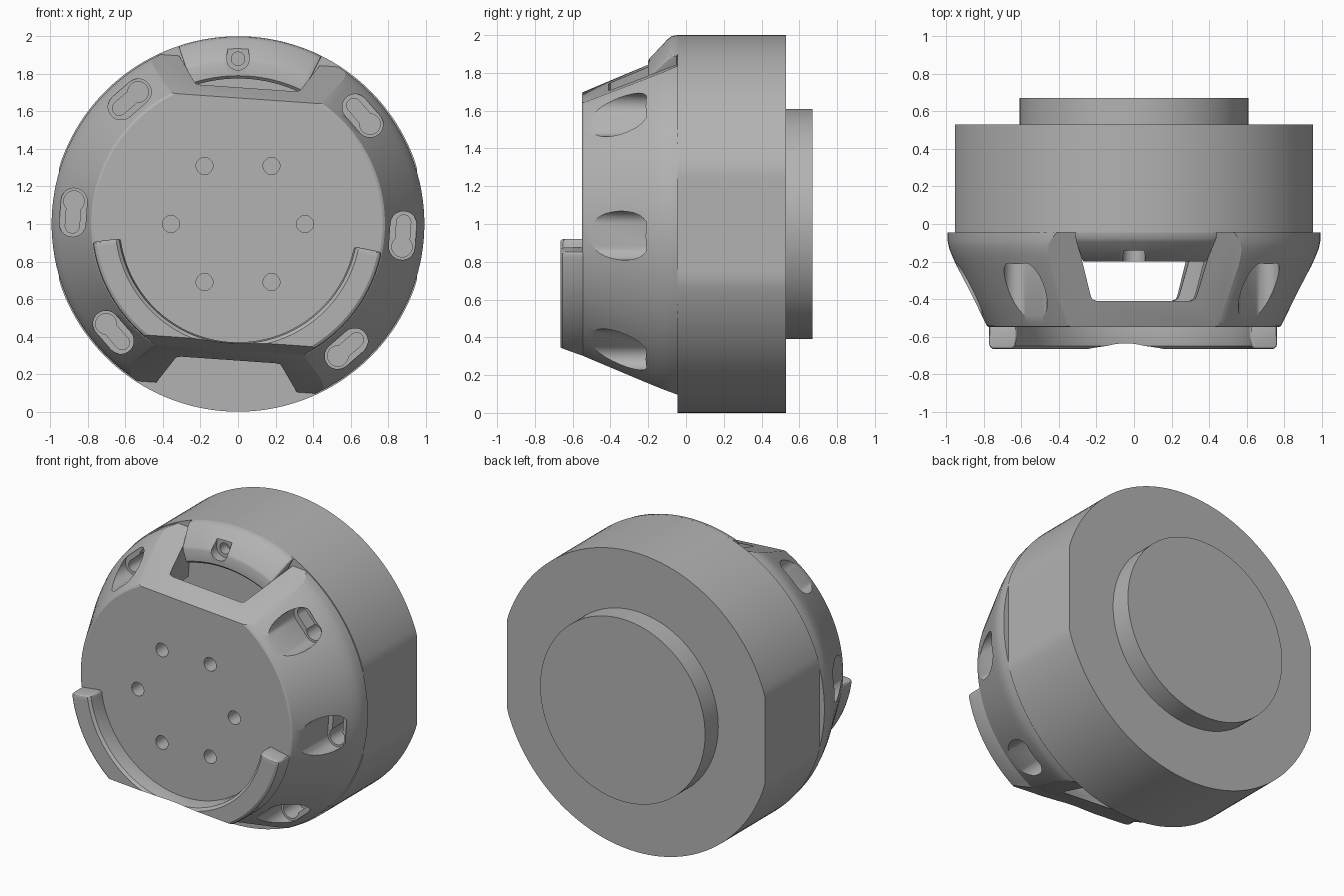
import bpy, bmesh
from math import sin, cos, pi, radians
from mathutils import Matrix, Vector

cube = bpy.data.objects.get("Cube")
if cube:
    bpy.data.objects.remove(cube, do_unlink=True)

grey = bpy.data.materials.new("plain grey")
grey.use_nodes = True
grey.diffuse_color = (0.45, 0.45, 0.45, 1)
grey.node_tree.nodes["Principled BSDF"].inputs["Base Color"].default_value = (0.45, 0.45, 0.45, 1)

TILT = radians(4)      # the front cover sits slightly turned about the axis
REAR, FACE, PAD = -0.045, -0.55, -0.665


def loft(name, rings, tilt=0.0, slopes=(), bevel=0.0):
    """Solid through closed rings of points, capped at both ends."""
    bm = bmesh.new()
    loops = [[bm.verts.new(p) for p in ring] for ring in rings]
    for a, b in zip(loops, loops[1:]):
        n = len(a)
        for i in range(n):
            bm.faces.new((a[i], a[(i + 1) % n], b[(i + 1) % n], b[i]))
    caps = [bm.faces.new(loops[0]), bm.faces.new(loops[-1])]
    bmesh.ops.recalc_face_normals(bm, faces=bm.faces)
    if bevel:
        edges = list({e for f in caps for e in f.edges})
        bmesh.ops.bevel(bm, geom=edges, offset=bevel, segments=3, profile=0.5,
                        affect='EDGES', clamp_overlap=True)
    for side in slopes:    # slanted flats above (+1) and below (-1)
        cut = bmesh.ops.bisect_plane(
            bm, geom=bm.verts[:] + bm.edges[:] + bm.faces[:], dist=1e-5,
            plane_co=(0, FACE, 0.67 * side), plane_no=(0, -0.4, side), clear_outer=True)
        rim = [e for e in cut["geom_cut"] if isinstance(e, bmesh.types.BMEdge)]
        bmesh.ops.holes_fill(bm, edges=rim, sides=0)
    bmesh.ops.recalc_face_normals(bm, faces=bm.faces)
    bm.transform(Matrix.Translation((0, 0, 1)) @ Matrix.Rotation(tilt, 4, 'Y'))
    mesh = bpy.data.meshes.new(name)
    bm.to_mesh(mesh)
    bm.free()
    mesh.materials.append(grey)
    obj = bpy.data.objects.new(name, mesh)
    bpy.context.collection.objects.link(obj)
    return obj


def circle(r, y, cx=0.0, cz=0.0, n=128, flat=9.0):
    return [(max(-flat, min(flat, cx + r * cos(2 * pi * i / n))), y,
             cz + r * sin(2 * pi * i / n)) for i in range(n)]


def rod(r, y0, y1, cx=0.0, cz=0.0, n=32, tilt=0.0):
    return loft("cutter", [circle(r, y, cx, cz, n) for y in (y0, y1)], tilt)


def sector(name, profile, start, end, steps, **kw):
    """Sweep a closed (radius, y) profile around the axis, angles in degrees."""
    angles = [radians(start + (end - start) * i / steps) for i in range(steps + 1)]
    return loft(name, [[(r * cos(a), y, r * sin(a)) for r, y in profile]
                       for a in angles], **kw)


def slot(angle, half, r, y0, y1):
    """Stadium-shaped cutter lying along the tangent at an angle."""
    a = radians(angle)
    out, along = Vector((cos(a), 0, sin(a))), Vector((-sin(a), 0, cos(a)))
    pts = []
    for k in range(24):
        t = pi * (k % 12) / 11 + (pi if k >= 12 else 0)
        shift = half - r if k < 12 else r - half
        pts.append(out * (0.88 + r * cos(t)) + along * (shift + r * sin(t)))
    return loft("cutter", [[(p.x, y, p.z) for p in pts] for y in (y0, y1)], TILT)


def carve(obj, *cutters):
    for c in cutters:
        c.hide_render = True
        mod = obj.modifiers.new("cut", 'BOOLEAN')
        mod.operation, mod.solver, mod.object = 'DIFFERENCE', 'EXACT', c
        bpy.context.view_layer.update()
        graph = bpy.context.evaluated_depsgraph_get()
        mesh = bpy.data.meshes.new_from_object(obj.evaluated_get(graph))
        obj.modifiers.clear()
        obj.data = mesh
        bpy.data.objects.remove(c, do_unlink=True)


# Rear drum with flat sides, and the round boss behind it
drum = loft("drum", [circle(1.0, y, flat=0.955) for y in (REAR, 0.53)])
boss = loft("rear_boss", [circle(0.61, y) for y in (0.53, 0.67)])

# Tapered front cover with slanted flats
outline = [(0.993, REAR), (0.993, -0.09), (0.985, -0.13), (0.967, -0.175), (0.945, -0.225),
           (0.79, -0.53), (0.783, -0.543), (0.77, FACE)]
cover = loft("front_cover", [circle(r, y) for r, y in outline], TILT, slopes=(1, -1))

# Hollow inside and the openings above and below
carve(cover, rod(0.66, -0.41, 0.05, n=96, tilt=TILT))
half_notch = [(0.25, -0.41), (0.275, -0.4), (0.285, -0.375), (0.375, REAR), (0.4, 0.05)]
notch = half_notch + [(-x, y) for x, y in reversed(half_notch)]
carve(cover, loft("cutter", [[(x, y, z) for x, y in notch] for z in (-1.2, 1.2)], TILT))

# Fastening slots with keyhole floors
for angle in (-45, 0, 45, 135, 180, 225):
    a = radians(angle)
    cx, cz = 0.88 * cos(a) + 0.06 * sin(a), 0.88 * sin(a) - 0.06 * cos(a)
    carve(cover, slot(angle, 0.13, 0.07, -0.8, -0.2),
          slot(angle, 0.11, 0.038, -0.3, 0.05),
          rod(0.055, -0.3, 0.05, cx, cz, tilt=TILT))

# Six bolt holes in the face
for i in range(6):
    a = i * pi / 3
    carve(cover, rod(0.045, -0.7, -0.3, 0.357 * cos(a), 0.357 * sin(a)))

# Raised lower rim on the face
rim_profile = [(0.63, FACE + 0.01), (0.63, -0.6), (0.638, -0.65), (0.655, PAD),
               (0.76, PAD), (0.775, -0.655), (0.78, -0.64), (0.78, FACE + 0.01)]
rim = sector("lower_rim", rim_profile, 191, 353, 64, tilt=TILT, slopes=(-1,), bevel=0.015)

# Upper block with a screw recess
block_profile = [(0.775, REAR), (0.775, -0.185), (0.79, -0.2), (0.865, -0.2), (0.88, -0.193),
                 (0.98, -0.095), (0.995, -0.075), (1.0, REAR)]
block = sector("upper_block", block_profile, 67.5, 112.5, 24, tilt=TILT, bevel=0.012)
recess = [(0.06 * cos(t), 0.88 + 0.06 * sin(t)) for t in [-pi * i / 16 for i in range(17)]]
recess += [(-0.055, 0.935), (0.055, 0.935)]
carve(block, loft("cutter", [[(x, y, z) for x, z in recess] for y in (-0.4, -0.14)]),
      rod(0.036, -0.3, -0.07, 0, 0.88))

# Smooth shading with crisp edges
bpy.ops.object.select_all(action='DESELECT')
for obj in (drum, boss, cover, rim, block):
    obj.select_set(True)
bpy.context.view_layer.objects.active = cover
bpy.ops.object.shade_smooth_by_angle(angle=radians(28))
